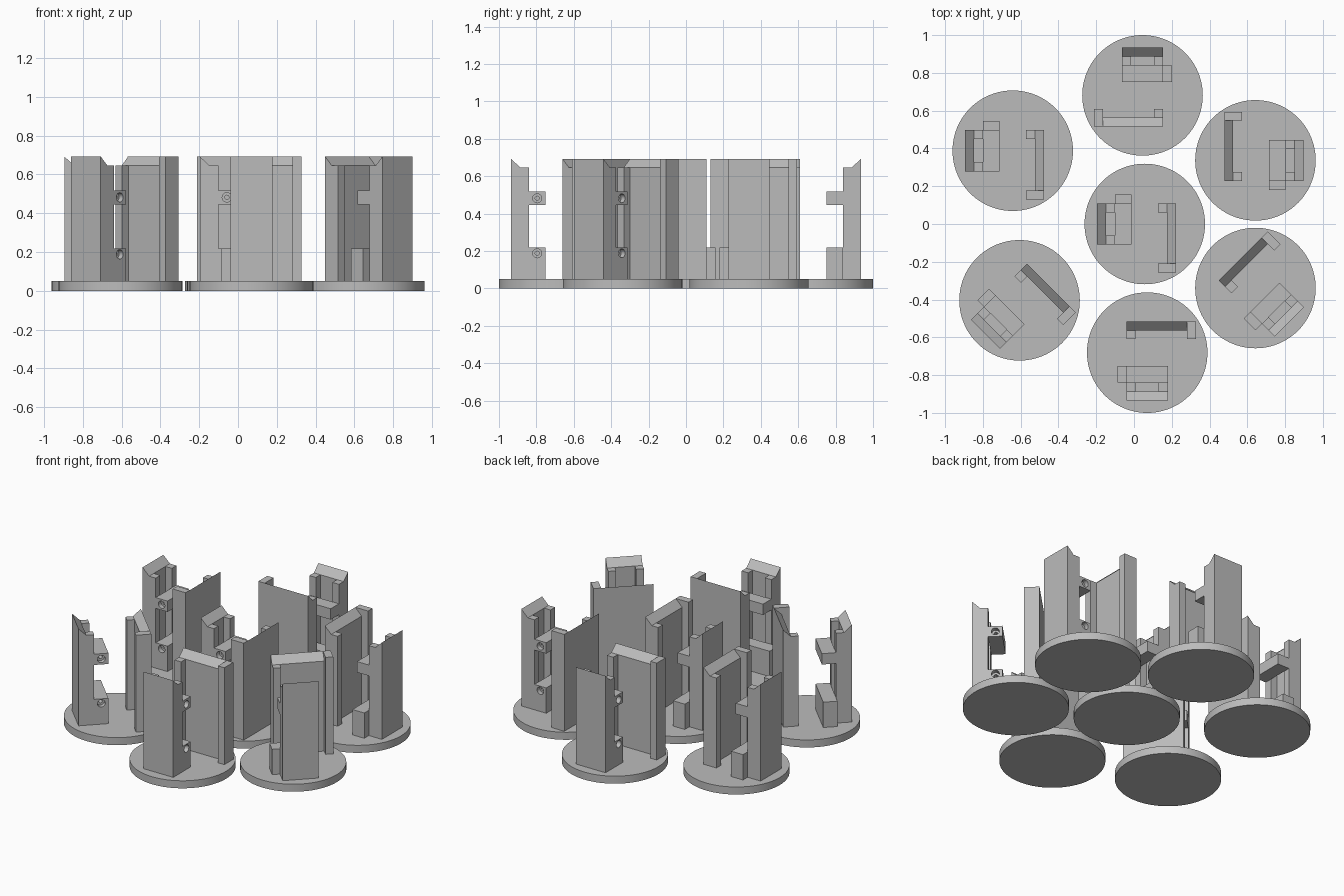
import bpy, bmesh, math
from mathutils import Matrix

if "Cube" in bpy.data.objects:
    bpy.data.objects.remove(bpy.data.objects["Cube"])

grey = bpy.data.materials.new("mid_grey")
grey.diffuse_color = (0.5, 0.5, 0.5, 1)
grey.use_nodes = True
grey.node_tree.nodes["Principled BSDF"].inputs["Base Color"].default_value = grey.diffuse_color

BASE_R, BASE_H = 0.319, 0.05
LOW, TOP = 0.647, 0.693          # foot and crest of the sloped top edges
S = 0.048                        # wall and post thickness
L, R = -0.109, 0.109             # ends of the bracket along x


def prism(bm, pts, axis, lo, hi):
    """Extrude a profile: (y, z) points along x, or (x, y) points along z."""
    def at(p, t):
        return (t, p[0], p[1]) if axis == 'x' else (p[0], p[1], t)
    face = bm.faces.new([bm.verts.new(at(p, lo)) for p in pts])
    ext = bmesh.ops.extrude_face_region(bm, geom=[face])["geom"]
    off = (hi - lo, 0, 0) if axis == 'x' else (0, 0, hi - lo)
    bmesh.ops.translate(bm, vec=off,
                        verts=[g for g in ext if isinstance(g, bmesh.types.BMVert)])


def box(bm, x0, x1, y0, y1, z0, z1):
    prism(bm, [(x0, y0), (x1, y0), (x1, y1), (x0, y1)], 'z', z0, z1)


def bore(bm, r, depth, z):
    """Cylinder entering the open end of a bracket block."""
    m = Matrix.Translation((R + 0.01 - depth / 2, -0.1145, z)) @ Matrix.Rotation(math.pi / 2, 4, 'Y')
    bmesh.ops.create_cone(bm, cap_ends=True, segments=32, radius1=r, radius2=r,
                          depth=depth, matrix=m)


def to_mesh(bm, name):
    bmesh.ops.recalc_face_normals(bm, faces=bm.faces[:])
    me = bpy.data.meshes.new(name)
    bm.to_mesh(me)
    bm.free()
    me.materials.append(grey)
    return me


def add(name, me):
    ob = bpy.data.objects.new(name, me)
    bpy.context.collection.objects.link(ob)
    return ob


def drilled(me, z, name):
    """Cut a stepped hole into a block and return the finished mesh."""
    ob, cutters = add(name, me), []
    for r, depth in ((0.024, 0.04), (0.011, 0.12)):
        bm = bmesh.new()
        bore(bm, r, depth, z)
        cut = add("hole_cutter", to_mesh(bm, "hole_cutter"))
        cut.hide_render = True
        cutters.append(cut)
        mod = ob.modifiers.new("hole", 'BOOLEAN')
        mod.object, mod.operation, mod.solver = cut, 'DIFFERENCE', 'EXACT'
    dg = bpy.context.evaluated_depsgraph_get()
    result = bpy.data.meshes.new_from_object(ob.evaluated_get(dg))
    for o in [ob] + cutters:
        bpy.data.objects.remove(o)
    return result


parts = {}

# Round base
bm = bmesh.new()
bmesh.ops.create_cone(bm, cap_ends=True, segments=96, radius1=BASE_R, radius2=BASE_R,
                      depth=BASE_H, matrix=Matrix.Translation((0, 0, BASE_H / 2)))
parts["round_base"] = to_mesh(bm, "round_base")

# Bracket wall with inward sloping top, and two inner posts
bm = bmesh.new()
prism(bm, [(-0.254, BASE_H), (-0.206, BASE_H), (-0.206, LOW), (-0.254, TOP)], 'x', L, R)
for x in (L, R - S):
    box(bm, x, x + S, -0.206, -0.158, BASE_H, LOW)
parts["bracket_wall"] = to_mesh(bm, "bracket_wall")

# Upper shelf with hole
bm = bmesh.new()
box(bm, L, R, -0.158, -0.071, 0.446, 0.518)
parts["upper_shelf"] = drilled(to_mesh(bm, "upper_shelf"), 0.482, "upper_shelf")

# Lower block, longer at one end, with hole
bm = bmesh.new()
box(bm, L - S, R, -0.158, -0.071, BASE_H, 0.218)
parts["lower_block"] = drilled(to_mesh(bm, "lower_block"), 0.188, "lower_block")

# Facing panel with sloped top, slim post at one end and full corner post at the other
bm = bmesh.new()
prism(bm, [(0.118, BASE_H), (0.165, BASE_H), (0.165, TOP), (0.118, LOW)], 'x', L, 0.21)
box(bm, L, L + S, 0.071, 0.118, BASE_H, LOW)
box(bm, 0.21, 0.257, 0.071, 0.165, BASE_H, TOP)
parts["facing_panel"] = to_mesh(bm, "facing_panel")

# Seven stands: x, y, turn in degrees
stands = [(0.07, -0.681, 0), (-0.606, -0.404, -45), (-0.642, 0.388, -90),
          (0.045, 0.681, 180), (0.643, 0.337, 90), (0.643, -0.339, 45),
          (0.057, 0.0, -90)]
for i, (x, y, turn) in enumerate(stands, 1):
    for name, me in parts.items():
        ob = add(f"{name}_{i}", me)
        ob.location = (x, y, 0)
        ob.rotation_euler.z = math.radians(turn)

# Smooth the round sides and bores, keep edges sharp
bpy.context.view_layer.update()
for ob in bpy.context.collection.objects:
    if ob.name.endswith("_1"):
        bpy.ops.object.select_all(action='DESELECT')
        ob.select_set(True)
        bpy.context.view_layer.objects.active = ob
        bpy.ops.object.shade_smooth_by_angle(angle=math.radians(30))
